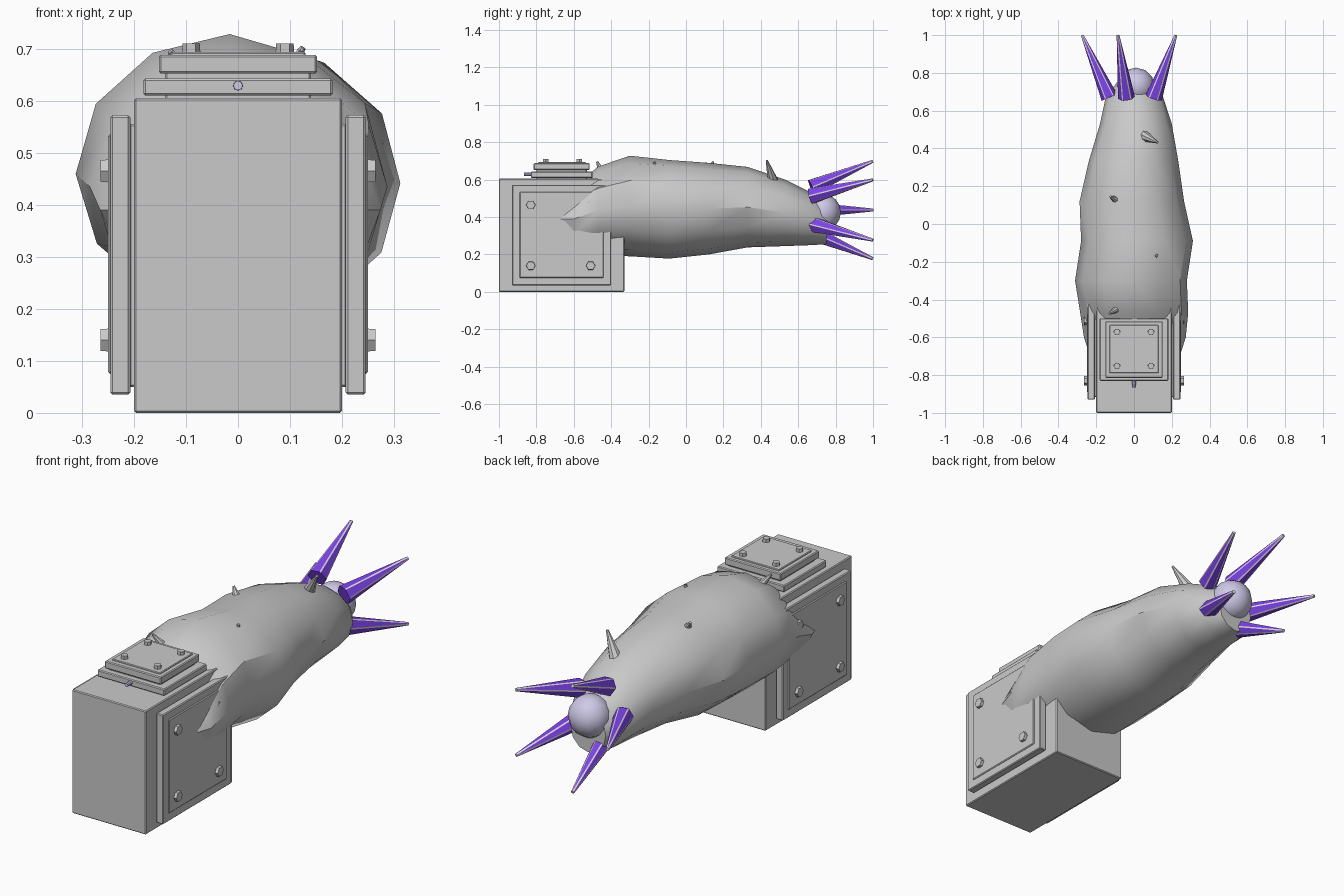
import bpy, bmesh, math, random
from mathutils import Vector

cube = bpy.data.objects.get("Cube")
if cube:
    bpy.data.objects.remove(cube, do_unlink=True)
random.seed(4)


def material(name, rgb):
    m = bpy.data.materials.new(name)
    m.use_nodes = True
    m.diffuse_color = (*rgb, 1)
    m.node_tree.nodes["Principled BSDF"].inputs["Base Color"].default_value = (*rgb, 1)
    return m


grey = material("grey", (0.59, 0.59, 0.59))
purple = material("purple", (0.2, 0.055, 0.8))
lilac = material("pale lilac", (0.64, 0.6, 0.82))
silver = material("silver trim", (0.72, 0.68, 0.74))


def make(name, bm, mats, smooth=False):
    bmesh.ops.recalc_face_normals(bm, faces=bm.faces)
    mesh = bpy.data.meshes.new(name)
    bm.to_mesh(mesh)
    bm.free()
    for m in mats:
        mesh.materials.append(m)
    obj = bpy.data.objects.new(name, mesh)
    bpy.context.collection.objects.link(obj)
    if smooth:
        bpy.ops.object.select_all(action="DESELECT")
        obj.select_set(True)
        bpy.context.view_layer.objects.active = obj
        bpy.ops.object.shade_smooth_by_angle(angle=math.radians(35))
    return obj


def box(name, low, high, bevel=0.004):
    low, high = Vector(low), Vector(high)
    bm = bmesh.new()
    bmesh.ops.create_cube(bm, size=1)
    for v in bm.verts:
        v.co = (low + high) / 2 + v.co * (high - low)
    obj = make(name, bm, [grey])
    mod = obj.modifiers.new("bevel", "BEVEL")
    mod.width = bevel
    return obj


def loft(bm, rings):
    """Skin closed rings of points and cap both ends."""
    loops = [[bm.verts.new(p) for p in ring] for ring in rings]
    n = len(loops[0])
    sides = []
    for a, b in zip(loops, loops[1:]):
        sides += [bm.faces.new((a[i], a[(i + 1) % n], b[(i + 1) % n], b[i])) for i in range(n)]
    caps = [bm.faces.new(loops[0]), bm.faces.new(loops[-1])]
    return sides, caps


def spike(name, base, tip, r_base, r_tip, sides, mats, trim=0.0):
    """Tapered prism; trim is the half width of strips along its corners."""
    base, tip = Vector(base), Vector(tip)
    turn = (tip - base).to_track_quat("Z", "Y")

    def ring(c, r):
        offsets = (-trim / r, trim / r) if trim else (0,)
        angles = [i * math.tau / sides + o for i in range(sides) for o in offsets]
        return [c + turn @ Vector((r * math.cos(a), r * math.sin(a), 0)) for a in angles]

    bm = bmesh.new()
    faces, caps = loft(bm, [ring(base, r_base), ring(tip, r_tip)])
    if trim:
        for f in faces[::2] + caps[1:]:
            f.material_index = 1
    return make(name, bm, mats)


# Mounting block
box("mount_block", (-0.2, -1, 0), (0.2, -0.33, 0.605))

# Side plates with raised panels and hexagonal bolts
for side, s in (("left", 1), ("right", -1)):
    for part, inner, outer, y0, y1, z0, z1 in (
            ("spacer", 0.19, 0.21, -0.915, -0.415, 0.05, 0.555),
            ("plate", 0.207, 0.245, -0.93, -0.4, 0.035, 0.572),
            ("panel", 0.23, 0.25, -0.89, -0.44, 0.075, 0.535)):
        xs = sorted((s * inner, s * outer))
        box(f"{side}_{part}", (xs[0], y0, z0), (xs[1], y1, z1))
    for y in (-0.83, -0.51):
        for z in (0.14, 0.465):
            spike(f"{side}_bolt", (s * 0.24, y, z), (s * 0.264, y, z), 0.026, 0.024, 6, [grey])

# Stacked top plates and bolts
box("top_lower_plate", (-0.182, -0.83, 0.61), (0.182, -0.5, 0.643))
box("top_spacer", (-0.14, -0.8, 0.6), (0.14, -0.53, 0.66))
box("top_upper_plate", (-0.152, -0.815, 0.652), (0.152, -0.515, 0.688))
box("top_panel", (-0.13, -0.79, 0.68), (0.13, -0.535, 0.694), 0.003)
for x in (-0.09, 0.09):
    for y in (-0.75, -0.57):
        spike("top_bolt", (x, y, 0.68), (x, y, 0.71), 0.018, 0.017, 6, [grey])
spike("front_pin", (0, -0.82, 0.629), (0, -0.865, 0.629), 0.01, 0.009, 8, [lilac])

# Swollen body: y, right edge, left edge, bottom, top
stations = [(-0.74, -0.22, 0.23, 0.32, 0.46), (-0.6, -0.265, 0.274, 0.22, 0.56),
            (-0.47, -0.285, 0.287, 0.2, 0.67), (-0.3, -0.312, 0.28, 0.19, 0.728),
            (-0.09, -0.28, 0.312, 0.178, 0.705), (0.12, -0.288, 0.265, 0.2, 0.69),
            (0.33, -0.24, 0.235, 0.238, 0.668), (0.53, -0.18, 0.2, 0.245, 0.6),
            (0.67, -0.15, 0.155, 0.25, 0.53), (0.75, -0.09, 0.1, 0.255, 0.47)]
rings = []
for y, x0, x1, z0, z1 in stations:
    ring = []
    for i in range(12):
        a = math.tau * i / 12
        k = random.uniform(0.97, 1.02) if i % 3 else 1
        ring.append(((x0 + x1) / 2 + k * (x1 - x0) / 2 * math.cos(a), y,
                     (z0 + z1) / 2 + k * (z1 - z0) / 2 * math.sin(a)))
    rings.append(ring)
bm = bmesh.new()
loft(bm, rings)
make("body", bm, [grey], True)

# Small thorns on the back
for base, tip, r in (((0.055, 0.465, 0.59), (0.125, 0.432, 0.702), 0.03),
                     ((-0.1, 0.13, 0.66), (-0.125, 0.145, 0.695), 0.018),
                     ((0.115, -0.165, 0.66), (0.122, -0.17, 0.695), 0.015),
                     ((-0.09, -0.45, 0.64), (-0.13, -0.475, 0.695), 0.02)):
    spike("thorn", base, tip, r, 0.006, 8, [grey])

# Pale orb at the end
bm = bmesh.new()
bmesh.ops.create_uvsphere(bm, u_segments=12, v_segments=8, radius=0.1)
for v in bm.verts:
    v.co += Vector((0.01, 0.728, 0.425))
make("orb", bm, [lilac], True)

# Ring of five long spikes
for i in range(5):
    a = math.pi + i * math.tau / 5
    c, s = math.cos(a), math.sin(a)
    spike("long_spike", (0.13 * c, 0.67, 0.438 + 0.128 * s), (0.274 * c, 0.999, 0.438 + 0.274 * s),
          0.045, 0.008, 6, [purple, silver], 0.0036)
